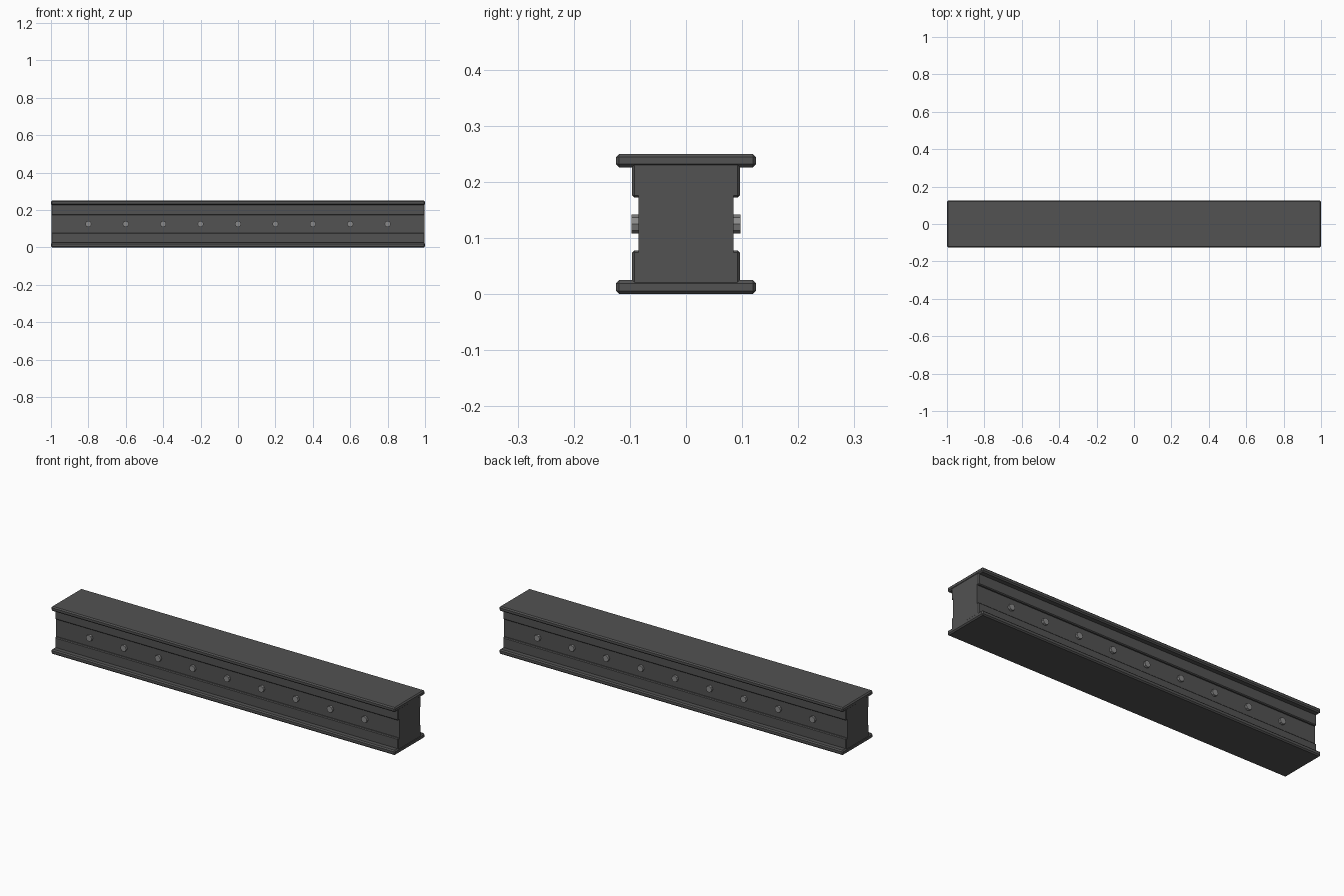
import bpy, bmesh, math
from mathutils import Matrix

if "Cube" in bpy.data.objects:
    bpy.data.objects.remove(bpy.data.objects["Cube"])


def material(name, v):
    m = bpy.data.materials.new(name)
    m.diffuse_color = (v, v, v, 1)
    m.use_nodes = True
    m.node_tree.nodes["Principled BSDF"].inputs["Base Color"].default_value = m.diffuse_color
    return m


STEEL = material("dark_steel", 0.085)
BOLT = material("bolt_grey", 0.25)


def finish(name, bm, mat):
    me = bpy.data.meshes.new(name)
    bm.to_mesh(me)
    bm.free()
    me.materials.append(mat)
    ob = bpy.data.objects.new(name, me)
    bpy.context.collection.objects.link(ob)
    return ob


def box(name, length, width, z0, z1, bevel=0.0):
    bm = bmesh.new()
    bmesh.ops.create_cube(bm, size=1, matrix=Matrix.Translation((0, 0, (z0 + z1) / 2))
                          @ Matrix.Diagonal((length, width, z1 - z0, 1)))
    if bevel:
        bmesh.ops.bevel(bm, geom=bm.edges[:], offset=bevel, segments=1,
                        affect='EDGES', profile=0.5)
    return finish(name, bm, STEEL)


# Central web and the raised bands above and below the bolt row
box("web", 1.996, 0.17, 0.012, 0.238)
box("lower_band", 1.996, 0.192, 0.012, 0.078, 0.004)
box("upper_band", 1.996, 0.192, 0.172, 0.238, 0.004)

# Chamfered flanges
box("bottom_flange", 2.0, 0.25, 0.0, 0.025, 0.006)
box("top_flange", 2.0, 0.25, 0.226, 0.25, 0.006)

# Bolt rows on both sides
for side, label in ((-1, "front"), (1, "back")):
    bm = bmesh.new()
    for i in range(9):
        bmesh.ops.create_cone(
            bm, cap_ends=True, segments=8, radius1=0.0168, radius2=0.0168, depth=0.024,
            matrix=Matrix.Translation((-0.8 + 0.2 * i, side * 0.085, 0.125))
            @ Matrix.Rotation(math.pi / 2, 4, 'X'))
    finish(label + "_bolts", bm, BOLT)
